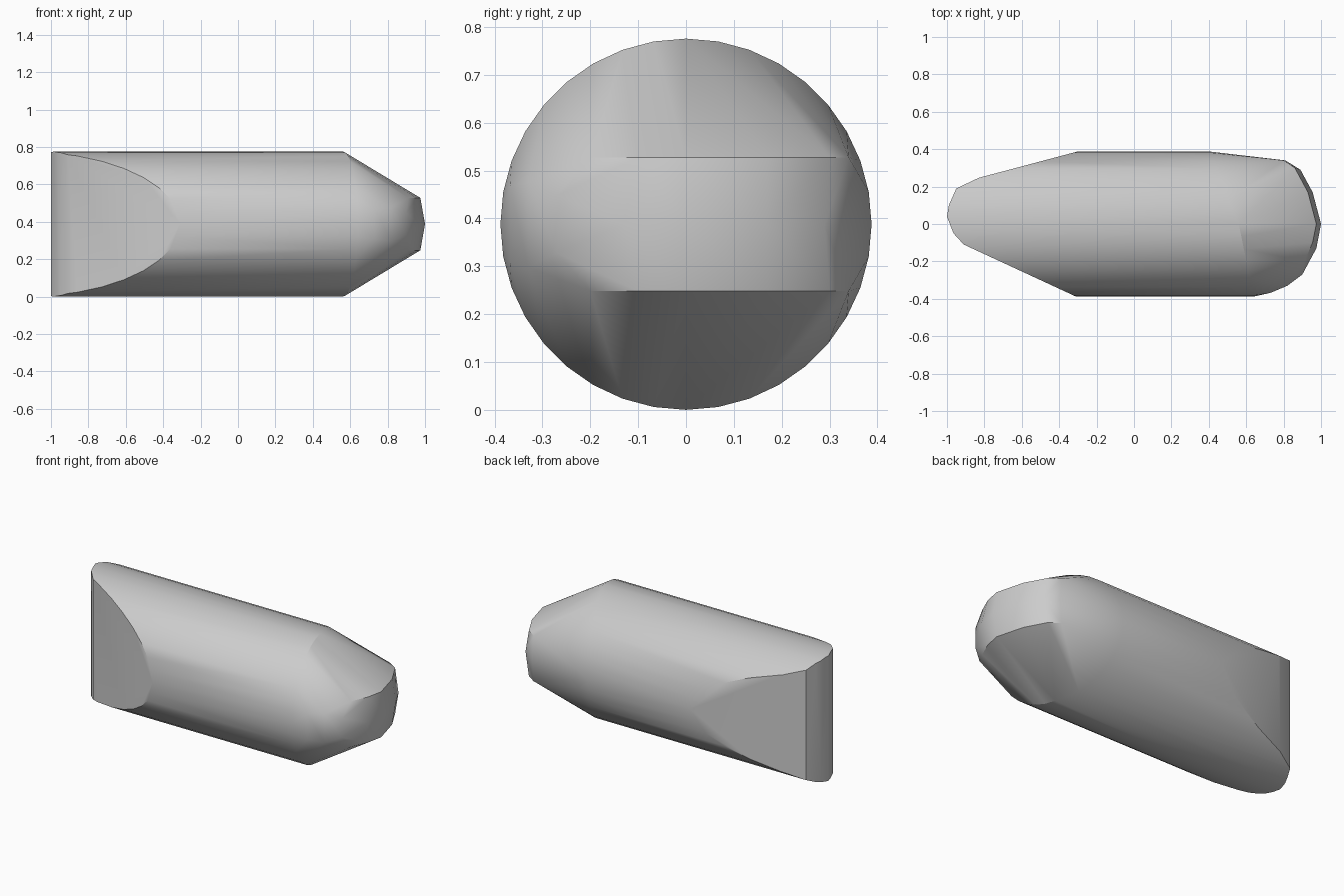
import bpy, bmesh, math
from mathutils import Vector

cube = bpy.data.objects.get("Cube")
if cube:
    bpy.data.objects.remove(cube, do_unlink=True)

R = 0.388
SIDES = 36

grey = bpy.data.materials.new("plain_grey")
grey.use_nodes = True
grey.diffuse_color = (0.6, 0.6, 0.6, 1)
grey.node_tree.nodes["Principled BSDF"].inputs["Base Color"].default_value = (0.6, 0.6, 0.6, 1)

bm = bmesh.new()


def add(x, y, z):
    bm.verts.new((x, y, z))


# Round bar; its far rim slants back toward the +y side
for i in range(SIDES):
    a = 2 * math.pi * i / SIDES
    y, z = R * math.sin(a), R + R * math.cos(a)
    side = abs(math.sin(a))
    end = 0.56 - 0.16 * side if y > 0 else 0.56 + 0.08 * side
    add(-1, y, z)
    add(end, y, z)

# Blunt tip: flat band with a slight ridge at mid height
band = [(0.80, 0.34), (0.86, 0.30), (0.93, 0.17), (0.975, 0.0), (0.955, -0.10), (0.91, -0.2)]
ridge = [(0.81, 0.34), (0.89, 0.29), (0.955, 0.17), (1.0, 0.0), (0.975, -0.13)]
for x, y in band:
    for z in (R - 0.14, R + 0.14):
        add(x, y, z)
for x, y in ridge:
    add(x, y, R)

# Domed shoulder on the front side of the tip
for x, y, h in [(0.9, -0.27, 0.06), (0.82, -0.33, 0.09), (0.73, -0.368, 0.08)]:
    add(x, y, R - h)
    add(x, y, R + h)

hull = bmesh.ops.convex_hull(bm, input=bm.verts[:])
bmesh.ops.delete(bm, geom=[v for v in bm.verts if not v.link_faces], context='VERTS')

# Wedge end: upright cuts along the outline seen from above
outline = [(-0.31, -0.388), (-0.91, -0.11), (-0.965, -0.05), (-1, 0.04),
           (-0.99, 0.1), (-0.95, 0.19), (-0.83, 0.247), (-0.3, 0.388)]
for (x0, y0), (x1, y1) in zip(outline, outline[1:]):
    normal = Vector((y1 - y0, x0 - x1, 0)).normalized()
    if normal.dot(Vector((-x0, -y0, 0))) > 0:
        normal.negate()
    bmesh.ops.bisect_plane(bm, geom=bm.verts[:] + bm.edges[:] + bm.faces[:],
                           plane_co=(x0, y0, 0), plane_no=normal, clear_outer=True)
    rim = [e for e in bm.edges if e.is_boundary]
    if rim:
        bmesh.ops.holes_fill(bm, edges=rim, sides=0)

bmesh.ops.dissolve_limit(bm, angle_limit=0.01, verts=bm.verts[:], edges=bm.edges[:])
bmesh.ops.recalc_face_normals(bm, faces=bm.faces[:])

mesh = bpy.data.meshes.new("wedge_ended_bar")
bm.to_mesh(mesh)
bm.free()
mesh.materials.append(grey)
bar = bpy.data.objects.new("wedge_ended_bar", mesh)
bpy.context.collection.objects.link(bar)
bpy.context.view_layer.objects.active = bar
bar.select_set(True)
bpy.ops.object.shade_smooth_by_angle(angle=math.radians(30))
